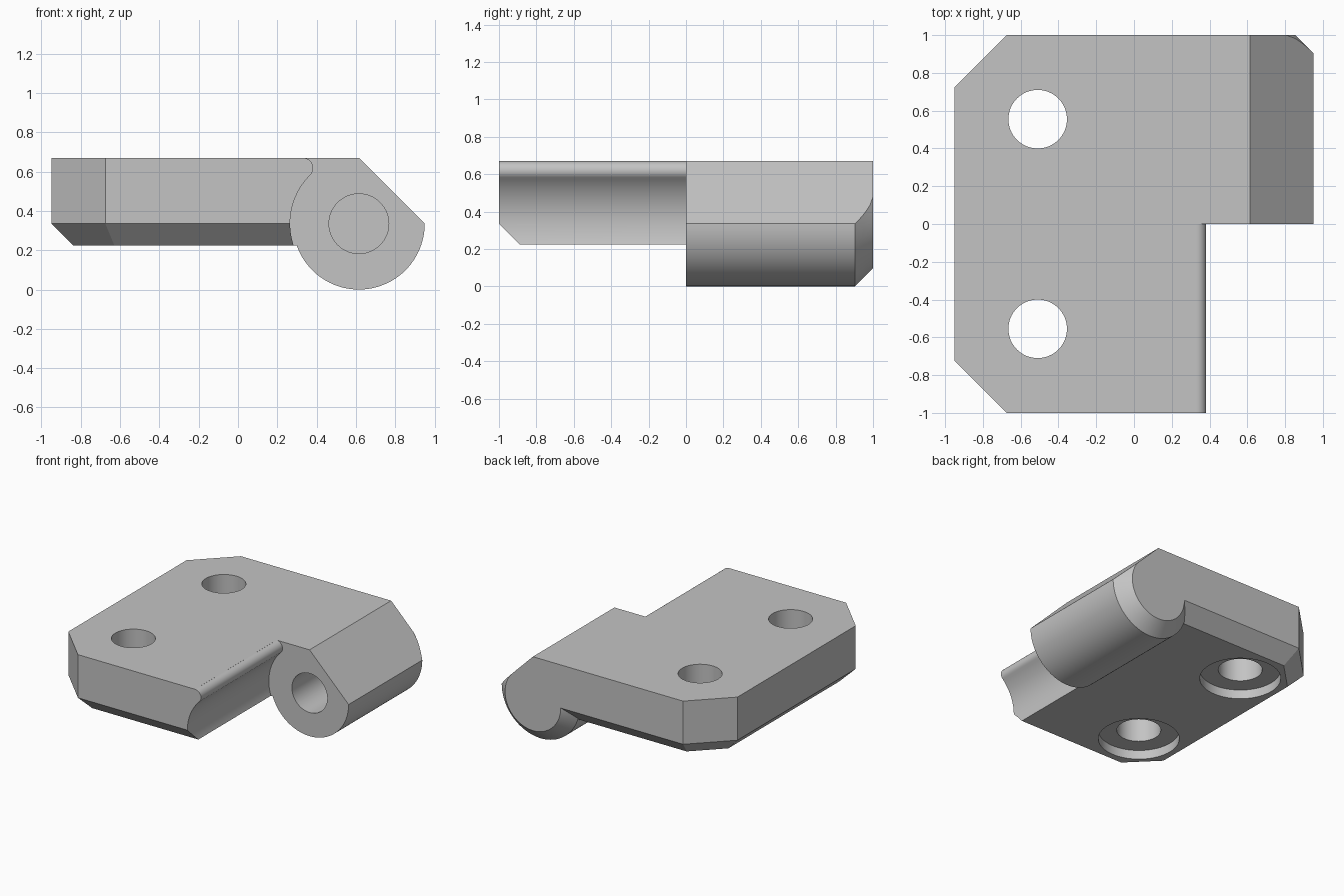
import bpy
import bmesh
from math import acos, cos, pi, radians, sin, sqrt

default = bpy.data.objects.get("Cube")
if default:
    bpy.data.objects.remove(default, do_unlink=True)

# One plain grey for the whole part
GREY = (0.55, 0.55, 0.55, 1)
grey = bpy.data.materials.new("plain grey")
grey.use_nodes = True
grey.diffuse_color = GREY
grey.node_tree.nodes["Principled BSDF"].inputs["Base Color"].default_value = GREY

# Main dimensions
TOP, MID, BOTTOM = 0.67, 0.335, 0.225
AX, AZ, R = 0.615, 0.335, 0.335          # pin axis and knuckle radius
FLAT = R / sqrt(2)                       # distance from axis to sloped flat


def make_object(name, bm):
    bmesh.ops.recalc_face_normals(bm, faces=bm.faces[:])
    mesh = bpy.data.meshes.new(name)
    bm.to_mesh(mesh)
    bm.free()
    mesh.materials.append(grey)
    obj = bpy.data.objects.new(name, mesh)
    bpy.context.collection.objects.link(obj)
    return obj


def hull(name, points):
    """Convex solid around the given points."""
    bm = bmesh.new()
    for p in points:
        bm.verts.new(p)
    bmesh.ops.convex_hull(bm, input=bm.verts[:])
    bmesh.ops.delete(bm, geom=[v for v in bm.verts if not v.link_faces], context="VERTS")
    bmesh.ops.dissolve_limit(bm, angle_limit=0.005, verts=bm.verts[:], edges=bm.edges[:])
    return make_object(name, bm)


def arc(cx, cz, r, start, end, n):
    angles = [radians(start + (end - start) * i / n) for i in range(n + 1)]
    return [(cx + r * cos(a), cz + r * sin(a)) for a in angles]


def combine(target, tool, operation):
    """Apply a boolean and discard the tool."""
    tool.hide_render = True
    mod = target.modifiers.new(operation.lower(), "BOOLEAN")
    mod.operation = operation
    mod.solver = "EXACT"
    mod.object = tool
    bpy.context.view_layer.objects.active = target
    bpy.ops.object.modifier_apply(modifier=mod.name)
    bpy.data.objects.remove(tool, do_unlink=True)


# Leaf plate: cut corners, bevelled lower rim, sloped end over the knuckle
points = []
for s in (-1, 1):
    for z in (TOP, MID):
        points += [(-0.95, s * 0.725, z), (-0.675, s, z), (AX, s, z)]
    points.append((AX + R / 2, s, AZ + R / 2))
    points += [(-0.84, s * 0.679, BOTTOM), (-0.629, s * 0.89, BOTTOM),
               (AX, s * 0.89, BOTTOM)]
leaf = hull("hinge_leaf", points)

# Front half: rounded lip and clearance hollow for the mating knuckle
CLEAR, LIP = 0.35, 0.051
offset = (CLEAR + LIP) / sqrt(2)
lip_x, lip_z = AX - offset, AZ + offset
profile = [(lip_x, 0.9)] + arc(lip_x, lip_z, LIP, 90, -45, 16)
profile += arc(AX, AZ, CLEAR, 135, 202, 24)[1:]
profile += [(profile[-1][0], -0.2), (1.2, -0.2), (1.2, 0.9)]
bm = bmesh.new()
face = bm.faces.new([bm.verts.new((x, -1.2, z)) for x, z in profile])
swept = bmesh.ops.extrude_face_region(bm, geom=[face])["geom"]
bmesh.ops.translate(bm, vec=(0, 1.2, 0),
                    verts=[v for v in swept if isinstance(v, bmesh.types.BMVert)])
combine(leaf, make_object("clearance_cutter", bm), "DIFFERENCE")

# Knuckle: barrel with one sloped flat and a conical back end
CONE = 0.096
rings = [(0, R)] + [(1 - CONE + CONE * i / 6, R - CONE * i / 6) for i in range(7)]
points = []
for y, r in rings:
    half = acos(min(1, FLAT / r)) * 180 / pi
    points += [(x, y, z) for x, z in arc(AX, AZ, r, 45 + half, 405 - half, 72)]
combine(leaf, hull("knuckle", points), "UNION")

# Blind pin bore
bore = [(x, y, z) for y in (-0.2, 0.8) for x, z in arc(AX, AZ, 0.152, 0, 360, 64)[:-1]]
combine(leaf, hull("pin_bore_cutter", bore), "DIFFERENCE")

# Screw holes with counterbores underneath
for s in (-1, 1):
    for radius, top in ((0.285, BOTTOM + 0.07), (0.155, 1)):
        ring = arc(-0.51, s * 0.555, radius, 0, 360, 64)[:-1]
        hole = hull("screw_hole_cutter", [(x, y, z) for z in (-0.1, top) for x, y in ring])
        combine(leaf, hole, "DIFFERENCE")

# Smooth curved walls, crisp edges
bpy.ops.object.select_all(action="DESELECT")
leaf.select_set(True)
bpy.context.view_layer.objects.active = leaf
bpy.ops.object.shade_smooth_by_angle(angle=radians(25))
